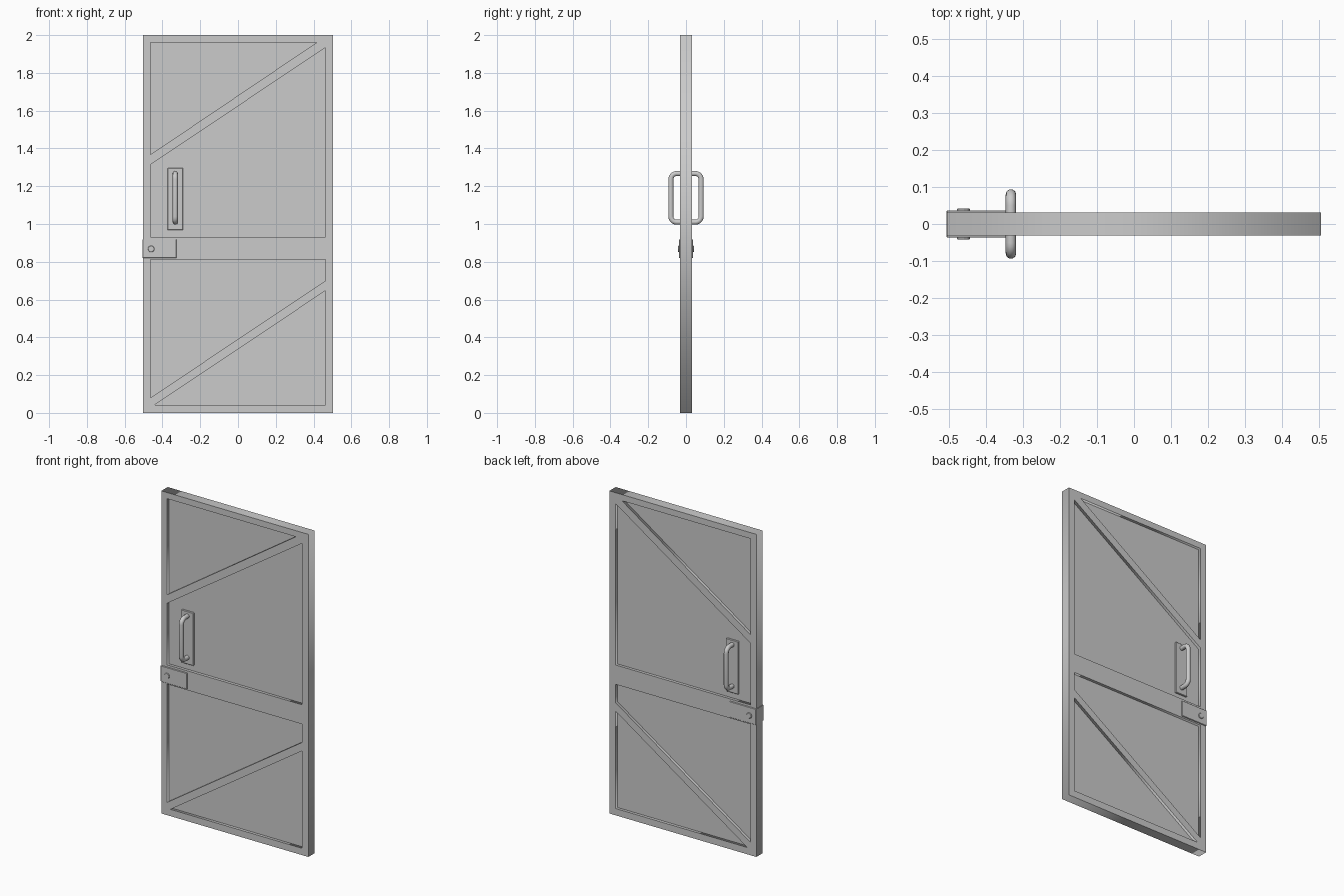
import bpy, math
from math import radians, cos, sin, pi

if "Cube" in bpy.data.objects:
    bpy.data.objects.remove(bpy.data.objects["Cube"])


def to_mesh(obj):
    bpy.ops.object.select_all(action='DESELECT')
    obj.select_set(True)
    bpy.context.view_layer.objects.active = obj
    bpy.ops.object.convert(target='MESH')
    return bpy.context.view_layer.objects.active


def curve_object(name, loops, dims, cyclic):
    cu = bpy.data.curves.new(name, 'CURVE')
    cu.dimensions = dims
    for pts in loops:
        sp = cu.splines.new('POLY')
        sp.points.add(len(pts) - 1)
        for p, co in zip(sp.points, pts):
            p.co = (*co, 0, 1) if len(co) == 2 else (*co, 1)
        sp.use_cyclic_u = cyclic
    obj = bpy.data.objects.new(name, cu)
    bpy.context.collection.objects.link(obj)
    return obj


def box(name, lo, hi, bevel=0):
    bpy.ops.mesh.primitive_cube_add(size=1, location=[(a + b) / 2 for a, b in zip(lo, hi)])
    obj = bpy.context.object
    obj.name = name
    obj.scale = [b - a for a, b in zip(lo, hi)]
    bpy.ops.object.transform_apply(location=False, rotation=False, scale=True)
    if bevel:
        mod = obj.modifiers.new('bevel', 'BEVEL')
        mod.width = bevel
        mod.segments = 1
    return obj


# Door frame with rails and diagonal braces: one outline with four openings
W, L, R = 0.504, -0.464, 0.462
outline = [(-W, 0), (W, 0), (W, 2), (-W, 2)]
openings = [
    [(L, 1.962), (L, 1.367), (0.418, 1.962)],
    [(L, 0.932), (R, 0.932), (R, 1.933), (L, 1.314)],
    [(L, 0.08), (R, 0.699), (R, 0.812), (L, 0.812)],
    [(-0.442, 0.042), (R, 0.042), (R, 0.646)],
]
frame = curve_object('door_frame', [outline] + openings, '2D', True)
frame.data.fill_mode = 'BOTH'
frame.data.extrude = 0.031
frame.rotation_euler.x = radians(90)
to_mesh(frame)

# Recessed panel behind the braces
box('door_panel', (-0.485, -0.013, 0.02), (0.485, 0.013, 1.98))

# Lock plate wrapping the door edge
box('lock_plate', (-0.5055, -0.037, 0.82), (-0.325, 0.037, 0.919), 0.002)

# Pull handles and lock bolts on both faces
HX, HY, Z0, Z1, CR = -0.332, 0.08, 1.01, 1.267, 0.03
for side, s in (('front', -1), ('back', 1)):
    ys = sorted((s * 0.01, s * 0.022))
    box(f'handle_plate_{side}', (-0.374, ys[0], 0.967), (-0.29, ys[1], 1.296), 0.003)

    path = [(HX, s * 0.012, Z0)]
    for zc, a0 in ((Z0 + CR, -pi / 2), (Z1 - CR, 0)):
        for i in range(7):
            a = a0 + i * pi / 12
            path.append((HX, s * (HY - CR + CR * cos(a)), zc + CR * sin(a)))
    path.append((HX, s * 0.012, Z1))
    pull = curve_object(f'pull_handle_{side}', [path], '3D', False)
    pull.data.bevel_depth = 0.014
    pull.data.bevel_resolution = 3
    to_mesh(pull)
    bpy.ops.object.shade_smooth_by_angle(angle=radians(40))

    bpy.ops.mesh.primitive_cylinder_add(vertices=8, radius=0.018, depth=0.012,
                                        location=(-0.46, s * 0.036, 0.868),
                                        rotation=(radians(90), 0, 0))
    bolt = bpy.context.object
    bolt.name = f'lock_bolt_{side}'
    mod = bolt.modifiers.new('bevel', 'BEVEL')
    mod.width = 0.002
    mod.segments = 1
